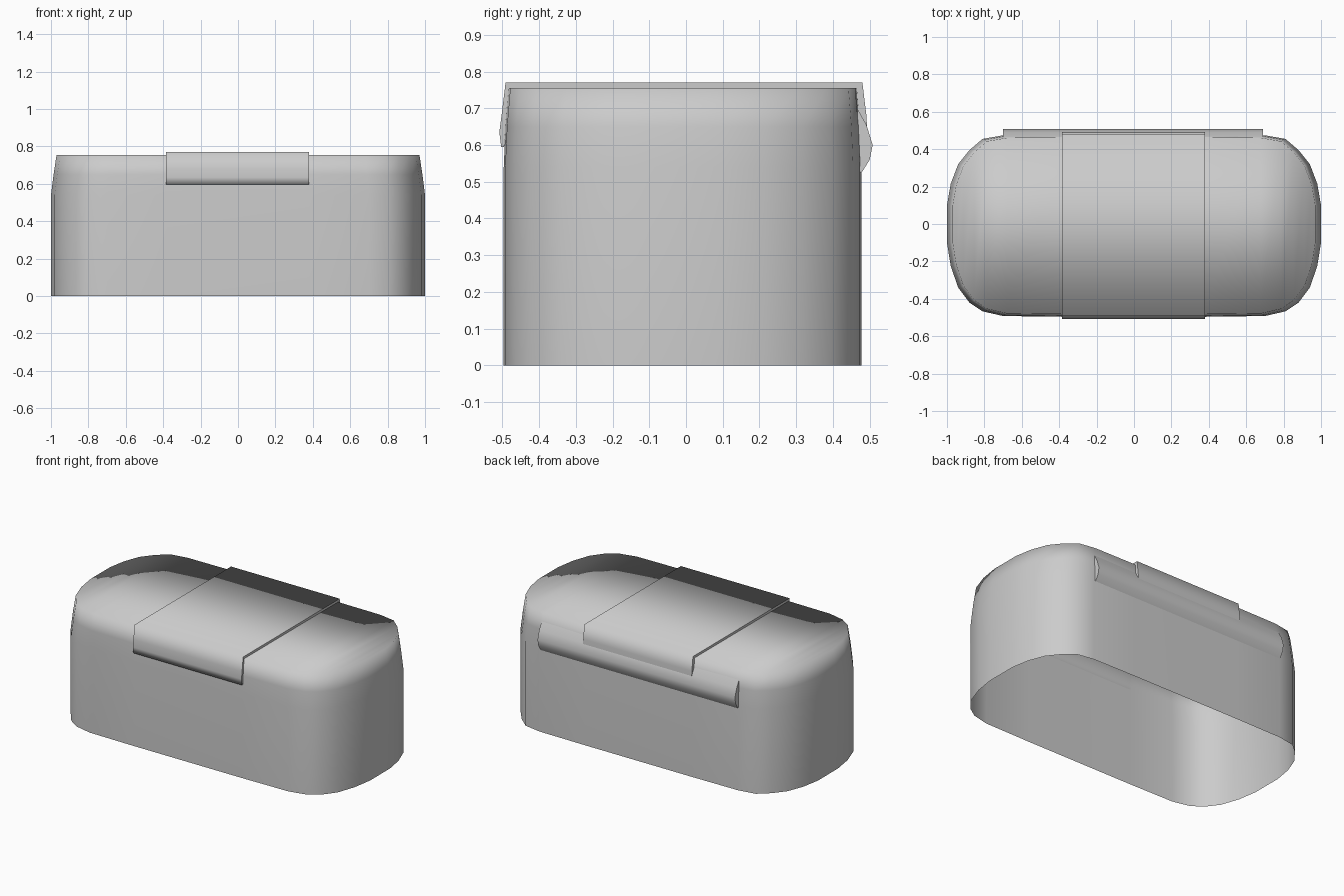
import bpy, bmesh

if "Cube" in bpy.data.objects:
    bpy.data.objects.remove(bpy.data.objects["Cube"])


def finish(name, bm, angle=None):
    bmesh.ops.recalc_face_normals(bm, faces=bm.faces[:])
    mesh = bpy.data.meshes.new(name)
    bm.to_mesh(mesh)
    bm.free()
    obj = bpy.data.objects.new(name, mesh)
    bpy.context.collection.objects.link(obj)
    bpy.ops.object.select_all(action='DESELECT')
    obj.select_set(True)
    bpy.context.view_layer.objects.active = obj
    if angle is None:
        bpy.ops.object.shade_smooth()
    else:
        bpy.ops.object.shade_smooth_by_angle(angle=angle)
    return obj


# Body: open-bottomed rounded shell; half outline as (x, back y, front y)
half = [(0.38, 0.477, -0.496), (0.70, 0.474, -0.492), (0.81, 0.455, -0.467),
        (0.88, 0.395, -0.42), (0.94, 0.32, -0.34), (0.98, 0.215, -0.225),
        (1.0, 0.10, -0.10)]
columns = [(-x, b, f) for x, b, f in reversed(half)] + half
outline = [(x, f) for x, b, f in columns] + [(x, b) for x, b, f in reversed(columns)]

bm = bmesh.new()
rings = []
for z, sx, sy in [(0, 1, 1), (0.54, 1, 1), (0.65, 0.986, 0.99), (0.755, 0.97, 0.972)]:
    rings.append([bm.verts.new((x * sx, y * sy, z)) for x, y in outline])
n = len(outline)
for low, high in zip(rings, rings[1:]):
    for i in range(n):
        j = (i + 1) % n
        bm.faces.new((low[i], low[j], high[j], high[i]))
# Flat top made of front-to-back strips
top = rings[-1]
for i in range(len(columns) - 1):
    bm.faces.new((top[i], top[i + 1], top[n - 2 - i], top[n - 1 - i]))
finish("box_body", bm)


def extrude_x(name, profile, x0, x1, angle):
    """Closed (y, z) profile stretched along x with end caps."""
    bm = bmesh.new()
    a = [bm.verts.new((x0, y, z)) for y, z in profile]
    b = [bm.verts.new((x1, y, z)) for y, z in profile]
    for i in range(len(profile)):
        j = (i + 1) % len(profile)
        bm.faces.new((a[i], a[j], b[j], b[i]))
    bm.faces.new(a)
    bm.faces.new(b)
    return finish(name, bm, angle)


# Lid strap: thin panel over the top, folding down at front and back
strap = [(-0.503, 0.595), (-0.508, 0.635), (-0.502, 0.68), (-0.491, 0.77),
         (0.480, 0.77), (0.491, 0.68), (0.493, 0.64),
         (0.473, 0.64), (0.464, 0.752), (-0.481, 0.752), (-0.490, 0.65), (-0.495, 0.595)]
extrude_x("lid_strap", strap, -0.385, 0.38, 1.5)

# Hinge: faceted rounded bar along the back
hinge = [(0.466, 0.70), (0.491, 0.655), (0.508, 0.60), (0.500, 0.56), (0.477, 0.523), (0.472, 0.53)]
extrude_x("back_hinge", hinge, -0.70, 0.69, 1.0)
